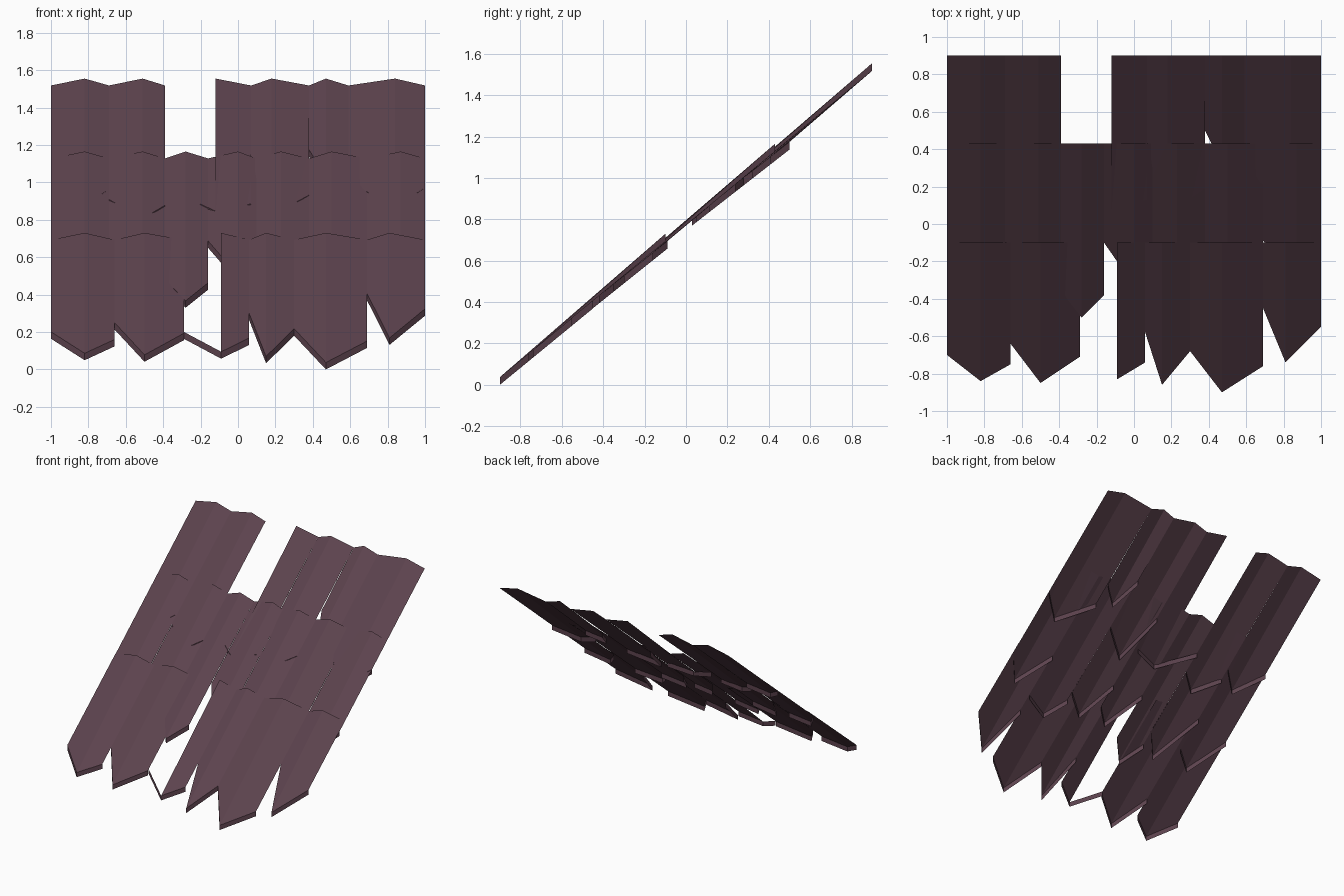
import bpy
import bmesh

default_cube = bpy.data.objects.get("Cube")
if default_cube:
    bpy.data.objects.remove(default_cube, do_unlink=True)

# One dark plum colour for every shingle
plum = bpy.data.materials.new("dark_plum_wood")
plum.use_nodes = True
plum.diffuse_color = (0.107, 0.055, 0.075, 1)
shader = plum.node_tree.nodes["Principled BSDF"]
shader.inputs["Base Color"].default_value = plum.diffuse_color
shader.inputs["Roughness"].default_value = 0.9

FOLD = 0.037      # height of the ridge above the side edges at the top end
LIP = 0.037       # height of the turned-down lower lip


def make_shingle(name, outline, top_y, ridge_z, low_start, low_slope, broken):
    """Sheet folded along a ridge at the top, flat at its pointed lower end."""
    bm = bmesh.new()
    top, end, lip = [], [], []
    for i, (x, y) in enumerate(outline):
        z = low_start + low_slope * y
        drop = 0 if i == 1 else FOLD
        top.append(bm.verts.new((x, top_y, ridge_z - drop)))
        end.append(bm.verts.new((x, y, z + LIP)))
        lip.append(bm.verts.new((x, y, z)))
    for i in range(2):
        # A broken shingle keeps only the lip on its first half
        if not (broken and i == 0):
            bm.faces.new((end[i], end[i + 1], top[i + 1], top[i]))
        bm.faces.new((lip[i], lip[i + 1], end[i + 1], end[i]))
    loose = [v for v in bm.verts if not v.link_faces]
    bmesh.ops.delete(bm, geom=loose, context="VERTS")
    mesh = bpy.data.meshes.new(name)
    bm.to_mesh(mesh)
    bm.free()
    mesh.materials.append(plum)
    shingle = bpy.data.objects.new(name, mesh)
    bpy.context.collection.objects.link(shingle)


# Each shingle: (x, y) of its right corner, tip and left corner
upper = [
    ((-1, .28), (-.82, .12), (-.69, .23)),
    ((-.69, .16), (-.51, .03), (-.39, .12)),
    ((-.39, .24), (-.12, .08), (.07, .13)),
    ((.07, .34), (.18, .05), (.38, .19)),
    ((.38, .5), (.47, .32), (.59, .41)),
    ((.59, .28), (.84, .11), (1, .24)),
]
middle = [
    ((-1, -.16), (-.82, -.39), (-.69, -.3)),
    ((-.69, -.1), (-.51, -.4), (-.39, -.27)),
    ((-.39, -.36), (-.28, -.5), (-.16, -.38)),
    ((-.16, -.1), (0, -.33), (.1, -.25)),
    ((.1, -.11), (.23, -.34), (.38, -.24)),
    ((.38, -.29), (.5, -.42), (.69, -.35)),
    ((.69, -.09), (.87, -.3), (1, -.16)),
]
lower = [
    ((-1, -.7), (-.82, -.84), (-.66, -.75)),
    ((-.66, -.64), (-.5, -.85), (-.29, -.71)),
    ((-.29, -.7), (-.09, -.83), (.06, -.74)),
    ((.06, -.58), (.15, -.86), (.3, -.68)),
    ((.3, -.68), (.47, -.9), (.69, -.76)),
    ((.69, -.45), (.81, -.74), (1, -.55)),
]

# Row name, outlines, top y, ridge z, lower plane, index of broken shingle
rows = [
    ("upper", upper, .9, 1.555, .747, .78, 2),
    ("middle", middle, .43, 1.165, .73, .8, None),
    ("lower", lower, -.1, .73, .738, .82, 2),
]
for row, outlines, top_y, ridge_z, start, slope, broken in rows:
    for number, outline in enumerate(outlines):
        make_shingle(f"{row}_shingle_{number + 1}", outline, top_y, ridge_z,
                     start, slope, number == broken)
